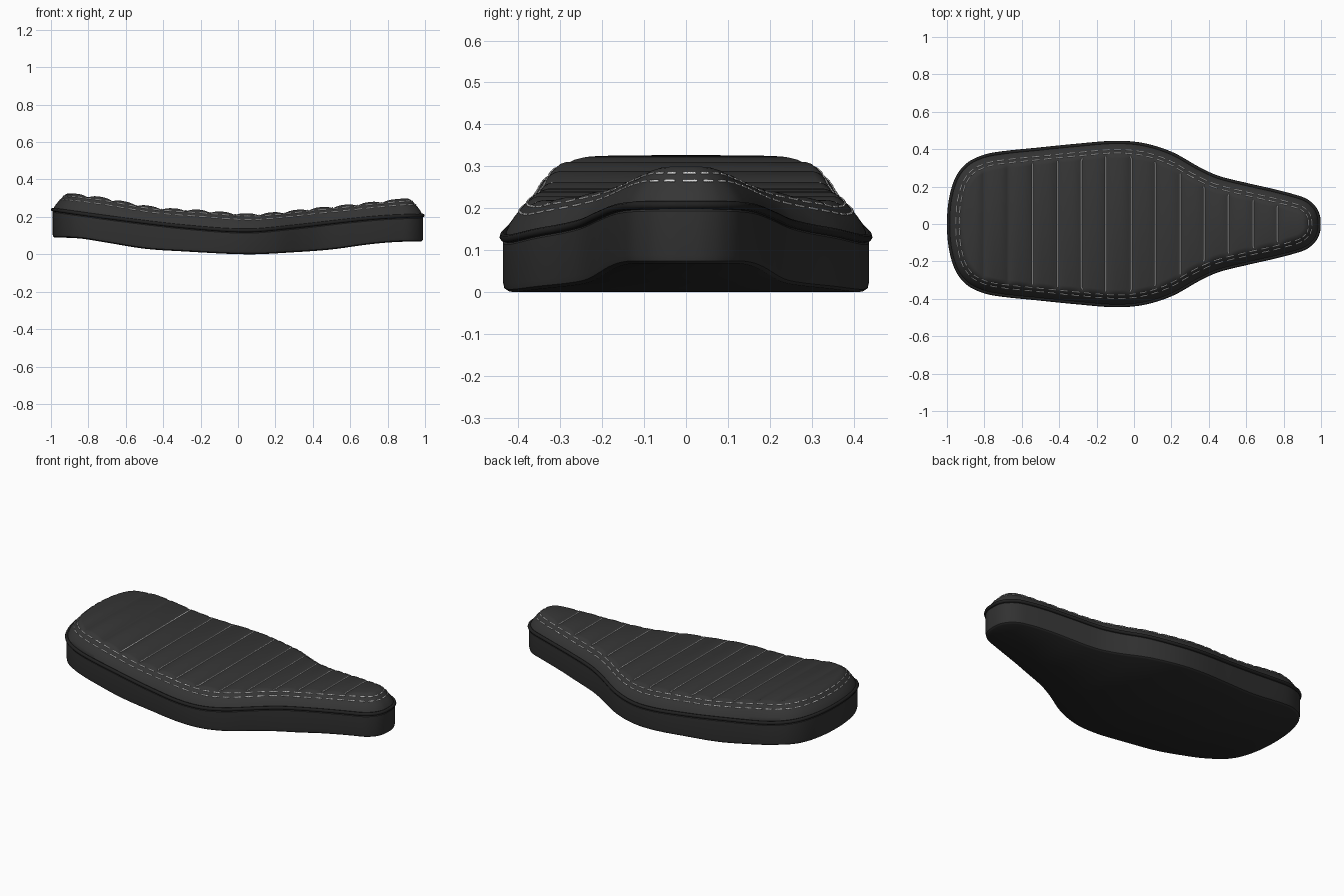
import bpy, bmesh, math
from mathutils import Vector

if "Cube" in bpy.data.objects:
    bpy.data.objects.remove(bpy.data.objects["Cube"])

HALF = 300            # outline steps along one side
RING = 2 * HALF


def material(name, value, rough=0.6):
    mat = bpy.data.materials.new(name)
    mat.use_nodes = True
    colour = (value, value, value, 1)
    mat.diffuse_color = colour
    bsdf = mat.node_tree.nodes["Principled BSDF"]
    bsdf.inputs["Base Color"].default_value = colour
    bsdf.inputs["Roughness"].default_value = rough
    return mat


vinyl = material("charcoal vinyl", 0.036)
side_vinyl = material("dark side vinyl", 0.031)
pan_black = material("black base", 0.022)
piping_black = material("black piping", 0.015)
thread = material("white thread", 0.75)


def smooth_value(keys, vals, t):
    """Smooth curve through key values."""
    n = len(keys)
    t = min(max(t, keys[0]), keys[-1])
    i = max(k for k in range(n - 1) if keys[k] <= t)

    def slope(k):
        a, b = max(k - 1, 0), min(k + 1, n - 1)
        return (vals[b] - vals[a]) / (keys[b] - keys[a])

    h = keys[i + 1] - keys[i]
    s = (t - keys[i]) / h
    return ((1 + 2 * s) * (1 - s) ** 2 * vals[i] + s * (1 - s) ** 2 * h * slope(i)
            + s * s * (3 - 2 * s) * vals[i + 1] + s * s * (s - 1) * h * slope(i + 1))


def profile(points):
    keys, vals = zip(*points)
    return lambda x: smooth_value(keys, vals, x)


# Side profiles: underside, piping seam and cushion crown
bottom_z = profile([(-1, .09), (-.85, .085), (-.7, .062), (-.5, .03), (-.3, .016), (.05, 0),
                    (.3, .011), (.5, .026), (.7, .053), (.85, .066), (1, .068)])
seam_z = profile([(-1, .24), (-.6, .185), (-.25, .145), (.05, .127), (.3, .148), (.6, .182),
                  (.8, .2), (1, .208)])
crown_z = profile([(-1, .325), (-.88, .325), (-.7, .302), (-.55, .272), (-.4, .25), (-.2, .238),
                   (.05, .219), (.2, .226), (.4, .248), (.6, .268), (.8, .29), (.9, .299), (1, .298)])

# Half outline from the wide tail to the narrow nose
half_pts = [(-.992, 0), (-.982, .13), (-.95, .24), (-.9, .31), (-.83, .352), (-.74, .376),
            (-.5, .402), (-.3, .422), (-.1, .437), (.05, .425), (.2, .378), (.35, .295), (.45, .25),
            (.6, .212), (.75, .178), (.85, .152), (.92, .127), (.965, .088), (.986, .045), (.99, 0)]
path = [(half_pts[1][0], -half_pts[1][1])] + half_pts + [(half_pts[-2][0], -half_pts[-2][1])]
chord = [0.0]
for p, q in zip(path, path[1:]):
    chord.append(chord[-1] + math.dist(p, q))
xs, ys = zip(*path)
outline = []
for i in range(HALF + 1):
    t = chord[1] + (chord[-2] - chord[1]) * i / HALF
    outline.append(Vector((smooth_value(chord, xs, t), smooth_value(chord, ys, t))))
normals = []
for i in range(HALF + 1):
    d = outline[min(i + 1, HALF)] - outline[max(i - 1, 0)]
    normals.append(Vector((d.y, -d.x)).normalized())
normals[0], normals[-1] = Vector((1, 0)), Vector((-1, 0))


def ring(inset, height):
    """Closed loop at an inset from the outline, with height as a function of x."""
    half = []
    for p, n in zip(outline, normals):
        q = p + n * inset
        half.append(Vector((q.x, max(q.y, 0), height(q.x))))
    half[0].y = half[-1].y = 0
    return half + [Vector((p.x, -p.y, p.z)) for p in half[-2:0:-1]]


def loft(name, rings, mats):
    """Skin a stack of loops; both ends are closed with strips across the width."""
    bm = bmesh.new()
    loops = [[bm.verts.new(p) for p in r] for r in rings]
    for a, b in zip(loops, loops[1:]):
        for i in range(RING):
            j = (i + 1) % RING
            bm.faces.new((a[i], a[j], b[j], b[i]))
    for k, loop in enumerate((loops[0], loops[-1])):
        for i in range(HALF):
            ids = [i, i + 1, (RING - i - 1) % RING, (RING - i) % RING]
            face = bm.faces.new([loop[v] for v in dict.fromkeys(ids)])
            face.material_index = len(mats) - 1 if k == 0 else 0
    bmesh.ops.recalc_face_normals(bm, faces=bm.faces)
    mesh = bpy.data.meshes.new(name)
    bm.to_mesh(mesh)
    bm.free()
    obj = bpy.data.objects.new(name, mesh)
    bpy.context.collection.objects.link(obj)
    for m in mats:
        mesh.materials.append(m)
    bpy.ops.object.select_all(action='DESELECT')
    obj.select_set(True)
    bpy.context.view_layer.objects.active = obj
    bpy.ops.object.shade_smooth_by_angle(angle=math.radians(40))
    return obj


def tubes(name, lines, radius, mat, cyclic=False):
    curve = bpy.data.curves.new(name, 'CURVE')
    curve.dimensions = '3D'
    curve.bevel_depth = radius
    curve.bevel_resolution = 2 if cyclic else 0
    curve.use_fill_caps = not cyclic
    for line in lines:
        sp = curve.splines.new('POLY')
        sp.points.add(len(line) - 1)
        for pt, co in zip(sp.points, line):
            pt.co = (*co, 1)
        sp.use_cyclic_u = cyclic
        sp.use_smooth = True
    curve.materials.append(mat)
    obj = bpy.data.objects.new(name, curve)
    bpy.context.collection.objects.link(obj)


# Lower body with a softened bottom edge
loft("seat_base", [
    ring(.012, bottom_z),
    ring(.003, lambda x: bottom_z(x) + .006),
    ring(0, lambda x: bottom_z(x) + .02),
    ring(0, lambda x: seam_z(x) - .014),
    ring(.012, seam_z)], [side_vinyl, pan_black])

# Piping around the seam
tubes("seam_piping", [ring(.002, seam_z)], .01, piping_black, cyclic=True)

# Padded cushion with a ribbed top
FIRST, PITCH, RIBS = -.803, .131, 12


def groove(x):
    u = (x - FIRST) / PITCH
    if u < -.5 or u > RIBS + .5:
        return 0
    return .013 * (1 - abs(math.sin(math.pi * u))) ** 1.4


def cushion_ring(inset, frac, rib=0):
    return ring(inset, lambda x: seam_z(x) + frac * (crown_z(x) - seam_z(x)) - rib * groove(x))


sections = [(.012, -.05), (.007, .1), (.014, .27), (.026, .45), (.04, .63), (.052, .77),
            (.062, .87, .2), (.074, .96, .7), (.086, 1, 1)]
cushion = [cushion_ring(*s) for s in sections]
loft("cushion", cushion, [vinyl])

# Double row of dashed edge stitching
for label, loop in (("outer", cushion[4]), ("inner", cushion_ring(.058, .83, .1))):
    dashes = [[loop[(i + k) % RING] for k in range(6)] for i in range(0, RING, 8)]
    tubes(label + "_edge_stitches", dashes, .0035, thread)

# Cross stitching in the grooves
lines = []
for k in range(2, RIBS + 1):
    x = FIRST + PITCH * k
    ends = []
    for loop in cushion[-2:]:
        i = min(range(HALF + 1), key=lambda v: abs(loop[v].x - x))
        ends.append(loop[i] + Vector((0, 0, .0015)))
    lines.append(ends + [Vector((p.x, -p.y, p.z)) for p in reversed(ends)])
tubes("cross_stitches", lines, .004, thread)
